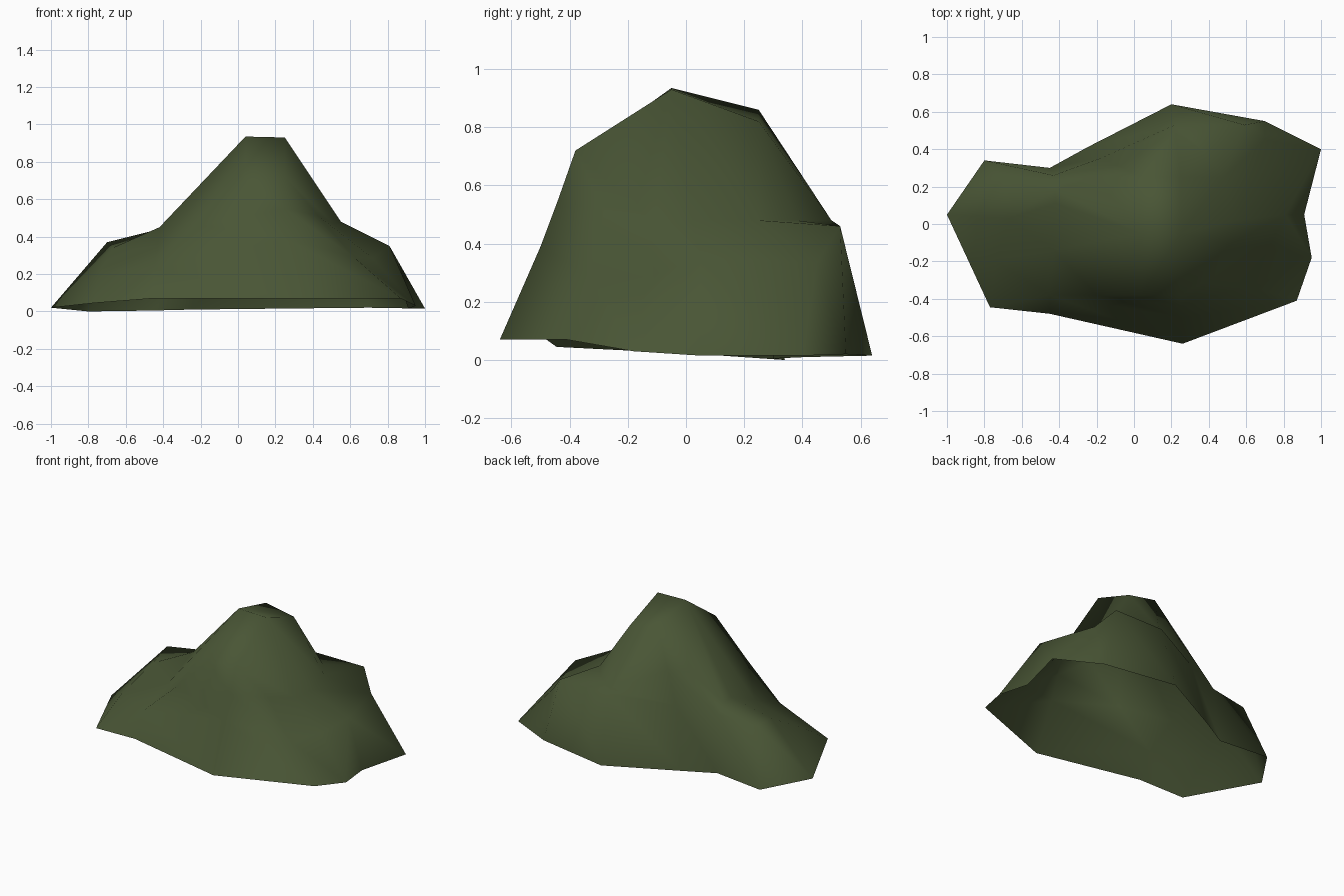
import bpy, bmesh

if "Cube" in bpy.data.objects:
    bpy.data.objects.remove(bpy.data.objects["Cube"])

# Moss green, one flat colour
green = bpy.data.materials.new("moss green")
green.diffuse_color = (0.067, 0.092, 0.036, 1)
green.use_nodes = True
green.node_tree.nodes["Principled BSDF"].inputs["Base Color"].default_value = green.diffuse_color

# Summit ridge (A-D) and the front shoulder (E, F)
summit = {
    "A": (.04, -.05, .935), "B": (.25, -.05, .93), "C": (.25, .25, .82),
    "D": (.04, .25, .86), "E": (.04, -.38, .70), "F": (.25, -.38, .72),
}

# Slope lines around the mound: foot, ledge, flank, then the summit point reached
slopes = [
    ((-1.0, .05, .02), (-.67, .03, .34), (-.42, .11, .45), "A"),
    ((-.77, -.445, .045), (-.74, -.20, .205), (-.43, -.14, .335), "A"),
    ((-.45, -.48, .07), (-.45, -.38, .23), (-.20, -.38, .46), "E"),
    ((.26, -.64, .07), (.25, -.50, .39), (.25, -.44, .55), "F"),
    ((.87, -.41, .07), (.62, -.33, .29), (.43, -.28, .51), "F"),
    ((.95, -.18, .03), (.72, -.13, .285), (.51, -.11, .47), "B"),
    ((.91, .05, .015), (.81, .05, .35), (.55, .02, .48), "B"),
    ((1.0, .40, .015), (.70, .45, .335), (.48, .25, .48), "C"),
    ((.70, .55, .02), (.59, .53, .46), (.38, .38, .48), "C"),
    ((.20, .64, .015), (.22, .53, .46), (.22, .50, .48), "D"),
    ((-.25, .41, .01), (-.17, .355, .42), (-.08, .31, .62), "D"),
    ((-.45, .30, .005), (-.43, .26, .39), (-.20, .255, .62), "D"),
    ((-.80, .34, 0), (-.70, .23, .37), (-.42, .18, .44), "A"),
]
# Panels (slope, level) whose crease runs along the other diagonal
flipped = {(0, 0), (0, 1), (1, 0), (5, 0), (11, 1), (11, 2)}

bm = bmesh.new()
top = {k: bm.verts.new(p) for k, p in summit.items()}
cols = [[bm.verts.new(p) for p in s[:3]] + [top[s[3]]] for s in slopes]

# Skin between neighbouring slope lines (open underneath)
for n, (a, b) in enumerate(zip(cols, cols[1:] + cols[:1])):
    for i in range(3):
        if (n, i) in flipped:
            tris = (a[i], b[i], b[i + 1]), (a[i], b[i + 1], a[i + 1])
        else:
            tris = (a[i], b[i], a[i + 1]), (b[i], b[i + 1], a[i + 1])
        for tri in tris:
            if len(set(tri)) == 3:
                bm.faces.new(tri)

# Summit cap
for keys in ("ABCD", "EFBA"):
    bm.faces.new([top[k] for k in keys])
bmesh.ops.recalc_face_normals(bm, faces=bm.faces)
bm.normal_update()
if sum(f.normal.z * f.calc_area() for f in bm.faces) < 0:
    bmesh.ops.reverse_faces(bm, faces=bm.faces)
for f in bm.faces:
    f.smooth = True

mesh = bpy.data.meshes.new("mound")
bm.to_mesh(mesh)
bm.free()
mesh.materials.append(green)
mound = bpy.data.objects.new("mound", mesh)
bpy.context.collection.objects.link(mound)
